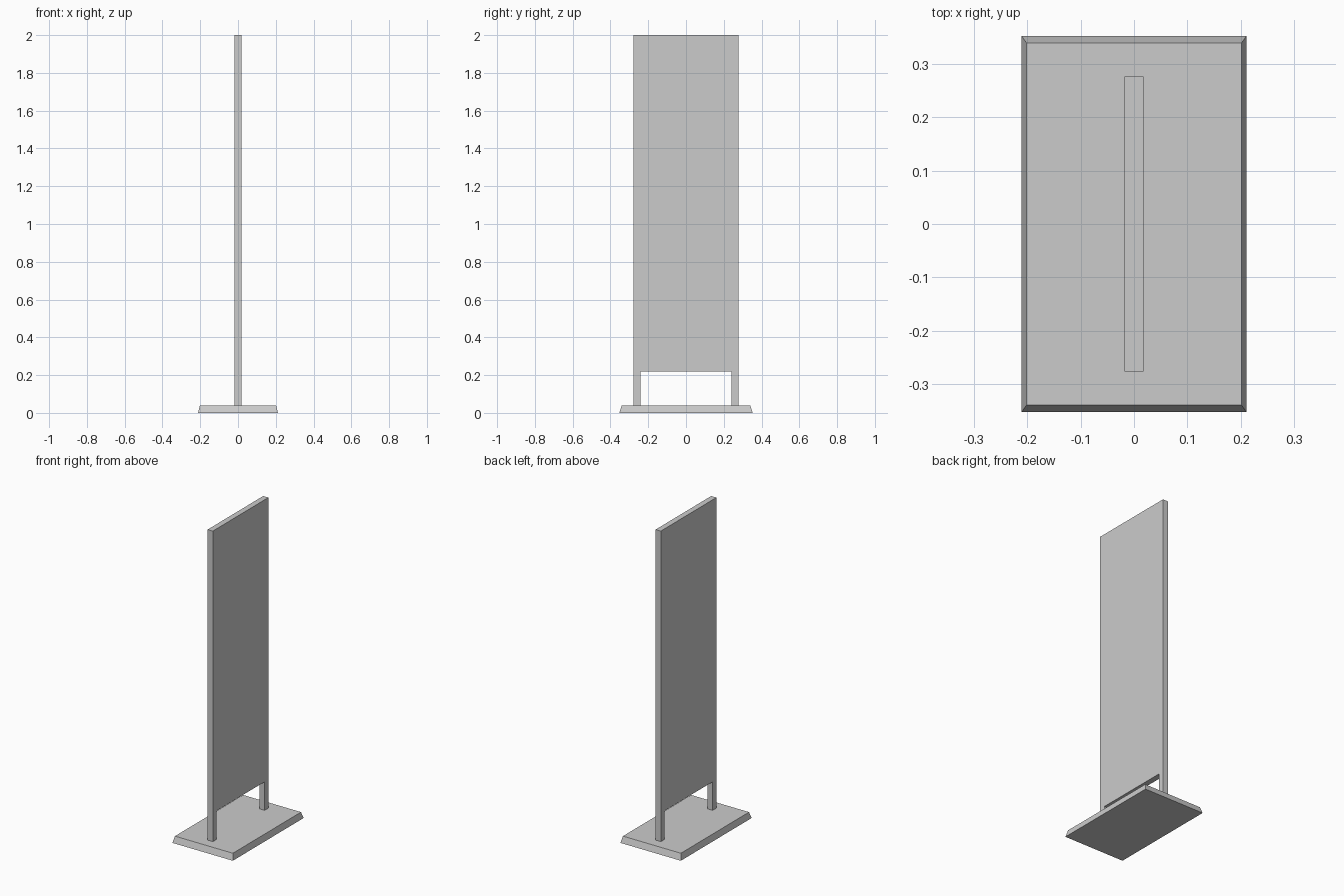
import bpy, bmesh

if "Cube" in bpy.data.objects:
    bpy.data.objects.remove(bpy.data.objects["Cube"])


def add_object(name, bm):
    bmesh.ops.recalc_face_normals(bm, faces=bm.faces)
    mesh = bpy.data.meshes.new(name)
    bm.to_mesh(mesh)
    bm.free()
    obj = bpy.data.objects.new(name, mesh)
    bpy.context.collection.objects.link(obj)
    return obj


# Base plate: box with a slightly narrower top
BASE_H = 0.04
bm = bmesh.new()
bmesh.ops.create_cube(bm, size=2)
for v in bm.verts:
    top = v.co.z > 0
    v.co.x *= 0.202 if top else 0.211
    v.co.y *= 0.34 if top else 0.353
    v.co.z = BASE_H if top else 0
add_object("base_plate", bm)

# Sign panel with two legs: one side profile (y, z), extruded through its thickness
half = [(0.277, 2.0), (0.277, BASE_H), (0.24, BASE_H), (0.24, 0.22)]
profile = half + [(-y, z) for y, z in reversed(half)]
THICK = 0.036
bm = bmesh.new()
face = bm.faces.new([bm.verts.new((-THICK / 2, y, z)) for y, z in profile])
result = bmesh.ops.extrude_face_region(bm, geom=[face], use_keep_orig=True)
moved = [g for g in result["geom"] if isinstance(g, bmesh.types.BMVert)]
bmesh.ops.translate(bm, verts=moved, vec=(THICK, 0, 0))
add_object("sign_panel", bm)
